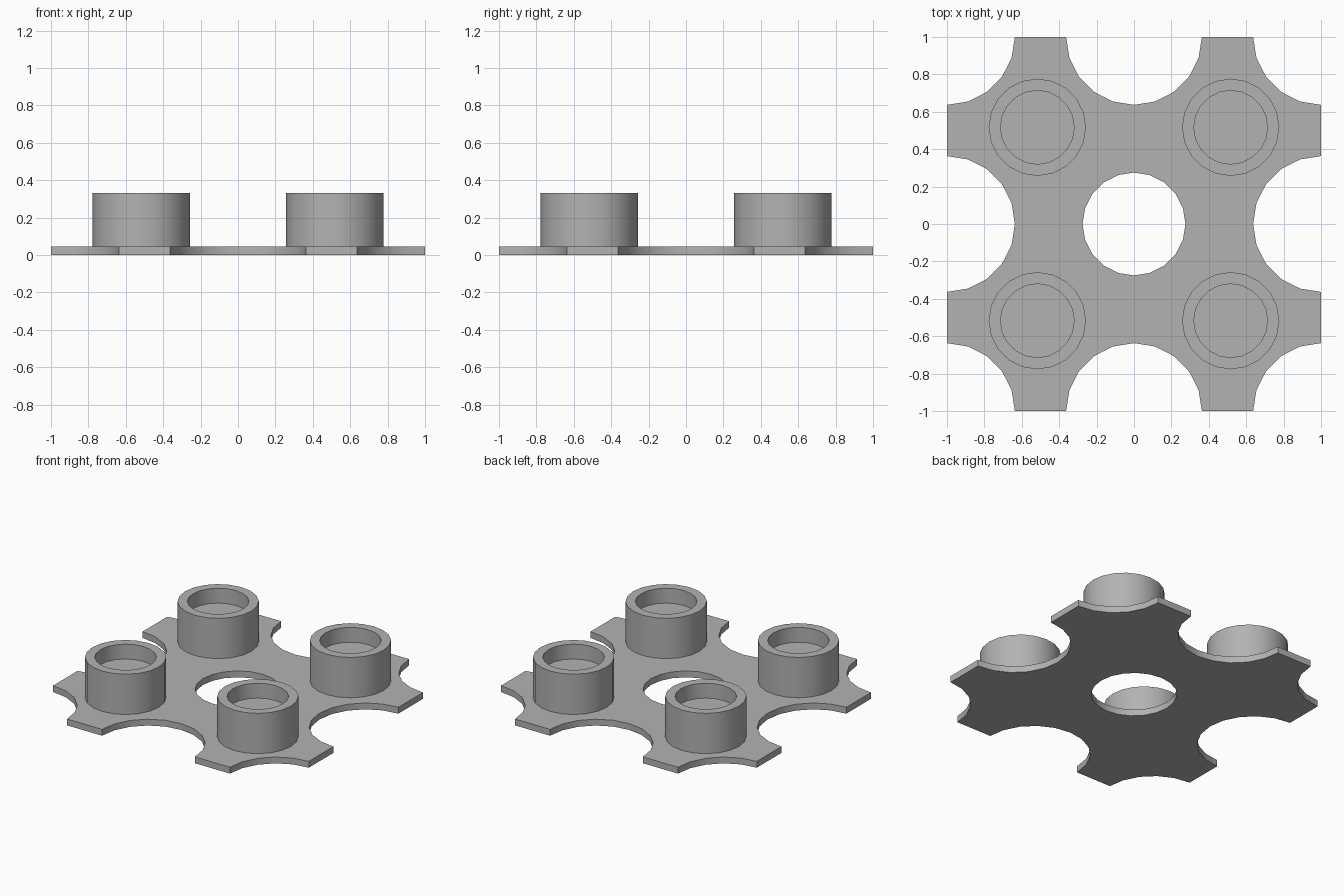
import bpy
import bmesh
from math import sin, cos, radians, pi

cube = bpy.data.objects.get("Cube")
if cube:
    bpy.data.objects.remove(cube)

SIDES = 20
PLATE_TOP = 0.045
HOLE_R = 0.275
SCALLOP_R = 0.363
STUD_POS = 0.517

grey = bpy.data.materials.new("grey")
grey.use_nodes = True
grey.diffuse_color = (0.45, 0.45, 0.45, 1)
grey.node_tree.nodes["Principled BSDF"].inputs["Base Color"].default_value = grey.diffuse_color


def finish(name, bm):
    """Turn a quadrant mesh into an object mirrored over x and y."""
    bmesh.ops.recalc_face_normals(bm, faces=bm.faces)
    mesh = bpy.data.meshes.new(name)
    bm.to_mesh(mesh)
    bm.free()
    mesh.materials.append(grey)
    obj = bpy.data.objects.new(name, mesh)
    bpy.context.collection.objects.link(obj)
    bpy.ops.object.select_all(action='DESELECT')
    obj.select_set(True)
    bpy.context.view_layer.objects.active = obj
    bpy.ops.object.shade_smooth_by_angle(angle=radians(30))
    mirror = obj.modifiers.new("mirror", 'MIRROR')
    mirror.use_axis = (True, True, False)
    return obj


def arc(cx, cy, r, start, end):
    steps = SIDES // 4
    angles = [radians(start + (end - start) * i / steps) for i in range(steps + 1)]
    return [(cx + r * cos(a), cy + r * sin(a), 0) for a in angles]


# Base plate: one quadrant, bounded by the centre hole and three scallops
outline = (arc(0, 0, HOLE_R, 90, 0) + arc(1, 0, SCALLOP_R, 180, 90)
           + arc(1, 1, SCALLOP_R, 270, 180) + arc(0, 1, SCALLOP_R, 0, -90))
bm = bmesh.new()
base = bm.faces.new([bm.verts.new(p) for p in outline])
bmesh.ops.solidify
top = bmesh.ops.extrude_face_region(bm, geom=[base], use_keep_orig=True)
bmesh.ops.translate(bm, vec=(0, 0, PLATE_TOP),
                    verts=[v for v in top["geom"] if isinstance(v, bmesh.types.BMVert)])
bmesh.ops.recalc_face_normals(bm, faces=bm.faces)
# Open the two walls that join the mirrored quadrants
seams = [f for f in bm.faces
         if any(all(abs(v.co[axis]) < 1e-4 for v in f.verts) for axis in (0, 1))]
bmesh.ops.delete(bm, geom=seams, context='FACES')
finish("base_plate", bm)

# Cup-shaped studs: revolved wall, rim and recessed floor
profile = [(0.26, PLATE_TOP), (0.26, 0.33), (0.197, 0.33), (0.197, 0.225)]
bm = bmesh.new()
rings = [[bm.verts.new((STUD_POS + r * cos(2 * pi * i / SIDES),
                        STUD_POS + r * sin(2 * pi * i / SIDES), z))
          for i in range(SIDES)] for r, z in profile]
for lower, upper in zip(rings, rings[1:]):
    for i in range(SIDES):
        j = (i + 1) % SIDES
        bm.faces.new((lower[i], lower[j], upper[j], upper[i]))
bm.faces.new(rings[-1])
bm.faces.new(reversed(rings[0]))
finish("studs", bm)
